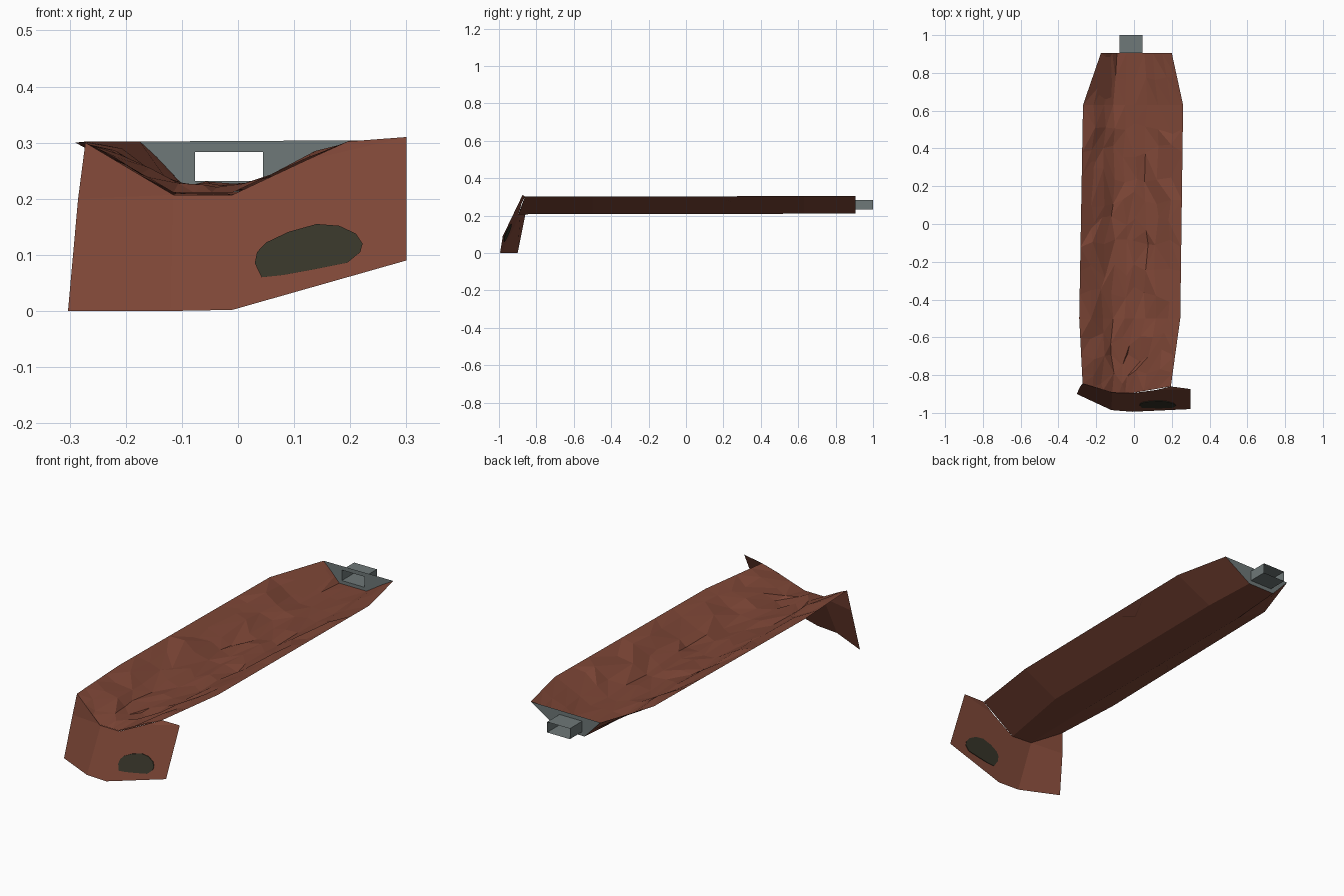
import bpy, random
from mathutils import Vector

if "Cube" in bpy.data.objects:
    bpy.data.objects.remove(bpy.data.objects["Cube"])

random.seed(4)


def material(name, rgb):
    m = bpy.data.materials.new(name)
    m.diffuse_color = (*rgb, 1)
    m.use_nodes = True
    m.node_tree.nodes["Principled BSDF"].inputs["Base Color"].default_value = m.diffuse_color
    return m


BROWN = material("rust brown", (0.205, 0.061, 0.037))
GREY = material("slate grey", (0.156, 0.188, 0.188))
DARK = material("dark olive", (0.036, 0.034, 0.021))


def make(name, verts, faces, mat):
    me = bpy.data.meshes.new(name)
    me.from_pydata([tuple(v) for v in verts], [], faces)
    me.materials.append(mat)
    ob = bpy.data.objects.new(name, me)
    bpy.context.collection.objects.link(ob)
    return ob


# Trough sections, back to front: left rim, left floor, right floor, right rim
SECTIONS = [
    [(-.175, .905, .302), (-.09, .905, .212), (.055, .905, .212), (.20, .905, .304)],
    [(-.27, .63, .302), (-.11, .63, .21), (.07, .63, .21), (.26, .63, .304)],
    [(-.29, -.50, .30), (-.11, -.50, .21), (.06, -.50, .208), (.245, -.50, .302)],
    [(-.272, -.845, .30), (-.115, -.893, .207), (-.01, -.895, .207), (.195, -.86, .302)],
]
SECTIONS = [[Vector(p) for p in s] for s in SECTIONS]

# Smooth outer hull of the trough
hull_faces = [(r * 4 + c, r * 4 + c + 1, r * 4 + c + 5, r * 4 + c + 4)
              for r in range(3) for c in range(3)]
make("outer_hull", [p for s in SECTIONS for p in s], hull_faces, BROWN)


def trough_point(u, v):
    """u runs over the section 0..3, v over the sections 0..3."""
    i, j = min(int(u), 2), min(int(v), 2)
    a = SECTIONS[j][i].lerp(SECTIONS[j][i + 1], u - i)
    b = SECTIONS[j + 1][i].lerp(SECTIONS[j + 1][i + 1], u - i)
    return a.lerp(b, v - j)


# Crumpled inner lining, pinned at the rims and ends
US = [0, .35, .7, 1, 1.35, 1.65, 2, 2.3, 2.65, 3]
VS = [0, .5, 1] + [1 + k / 9 for k in range(1, 10)] + [2.3, 2.55, 2.8, 3]
verts, faces = [], []
for r, v in enumerate(VS):
    for c, u in enumerate(US):
        p = trough_point(u, v)
        if 0 < c < len(US) - 1:
            if 0 < r < len(VS) - 1:
                amount = .3 if v <= 1 else 1
                p.z += random.uniform(.003, .003 + .018 * amount)
                if v not in (1, 2):
                    p.x += random.uniform(-.012, .012) * amount
                    p.y += random.uniform(-.045, .045) * amount
            else:
                p.z += .004
        verts.append(p)
w = len(US)
for r in range(len(VS) - 1):
    for c in range(w - 1):
        a, b, d, e = r * w + c, r * w + c + 1, (r + 1) * w + c, (r + 1) * w + c + 1
        if random.random() < .5:
            faces += [(a, d, e), (a, e, b)]
        else:
            faces += [(a, d, b), (b, d, e)]
make("crumpled_lining", verts, faces, BROWN)


# Hanging front flap with one bent-back side
def flap_y(x, z):
    return -.995 + .48 * z - .09 * (x + .01)


front = [(-.12, 0), (-.01, .002), (.30, .09), (.30, .31), (.12, .268), (-.01, .207), (-.115, .207)]
verts = [(x, flap_y(x, z), z) for x, z in front]
verts += [(-.303, -.90, 0), (-.285, -.86, .20), (-.272, -.845, .30), (.195, -.86, .302)]
make("front_flap", verts,
     [(0, 1, 5, 6), (1, 2, 3, 4, 5), (7, 0, 6, 8), (8, 6, 9), (4, 3, 10)], BROWN)

# Dark painted patch, showing on both faces of the flap
patch = [(.03, .085), (.042, .06), (.08, .064), (.14, .075), (.195, .086), (.218, .105),
         (.222, .12), (.21, .138), (.18, .152), (.14, .155), (.09, .141), (.05, .122), (.034, .105)]
n = len(patch)
verts = [(x, flap_y(x, z) + d, z) for d in (-.003, .003) for x, z in patch]
faces = [tuple(range(n)), tuple(reversed(range(n, 2 * n)))]
faces += [(i, i + n, (i + 1) % n + n, (i + 1) % n) for i in range(n)]
make("flap_patch", verts, faces, DARK)

# Grey end plate with a rectangular opening
outer = [tuple(p) for p in SECTIONS[0]]
opening = [(-.077, .283), (-.077, .232), (.045, .232), (.045, .283)]
inner = [(x, .905, z) for x, z in opening]
make("end_plate", outer + inner,
     [(i, 4 + i, 4 + (i + 1) % 4, (i + 1) % 4) for i in range(4)], GREY)

# Open rectangular tube behind the plate
verts = [(x, y, z) for y in (.905, 1.0) for x, z in opening]
make("end_tube", verts,
     [(i, (i + 1) % 4, 4 + (i + 1) % 4, 4 + i) for i in range(4)], GREY)
